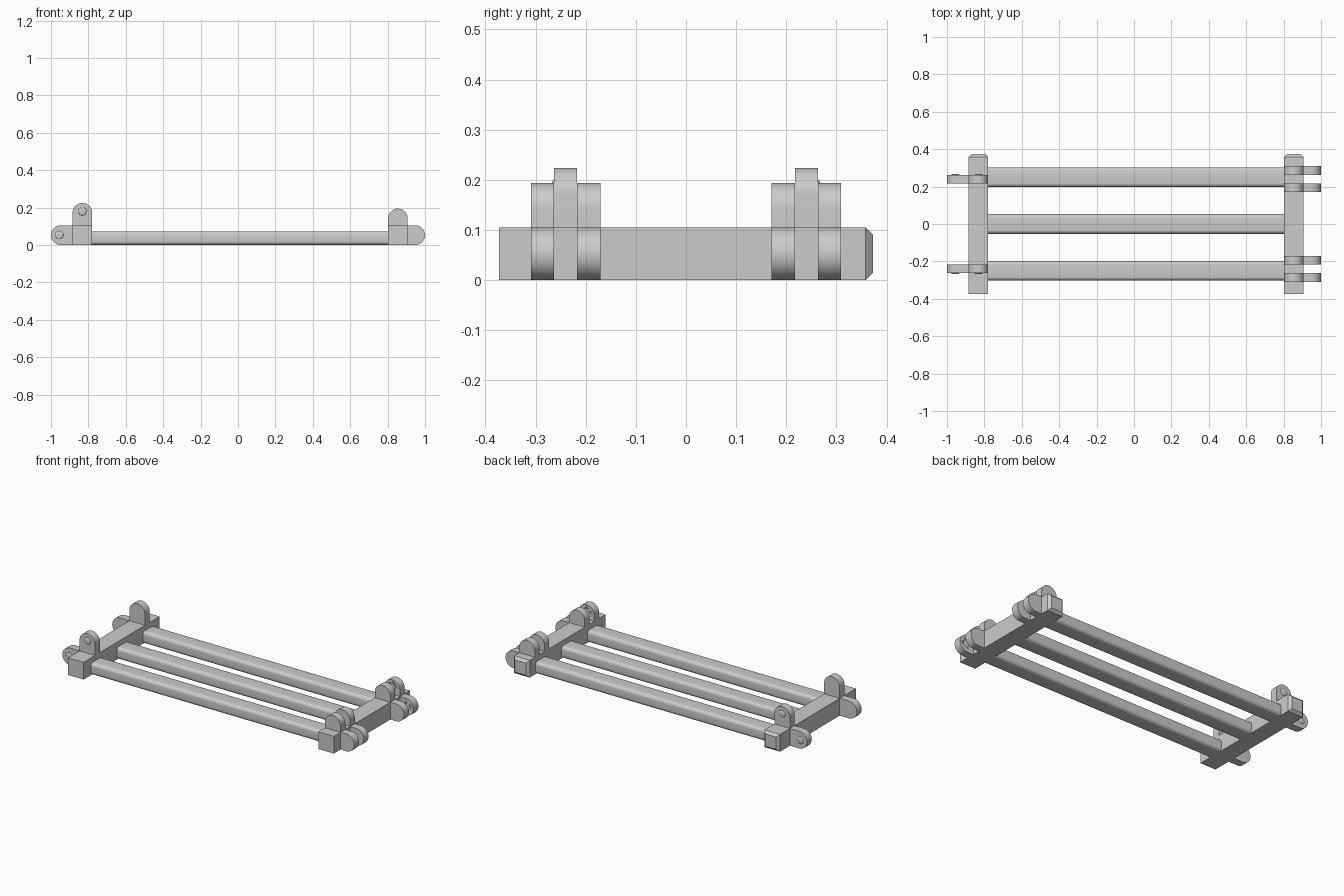
import bpy
import bmesh
import math
from mathutils import Matrix, Vector

if "Cube" in bpy.data.objects:
    bpy.data.objects.remove(bpy.data.objects["Cube"], do_unlink=True)

W = 0.105            # rail width and height
R = W / 2            # lug radius
RAIL_Y = 0.373       # rail half length
LUG_T = 0.046        # lug thickness
LUG_Y = 0.24         # hinge centre
RIGHT_X, LEFT_X = -0.832, 0.855

grey = bpy.data.materials.new("plain_grey")
grey.use_nodes = True
grey.diffuse_color = (0.6, 0.6, 0.6, 1)
grey.node_tree.nodes["Principled BSDF"].inputs["Base Color"].default_value = (0.6, 0.6, 0.6, 1)


def finish(bm, name, smooth=True):
    bmesh.ops.recalc_face_normals(bm, faces=bm.faces)
    mesh = bpy.data.meshes.new(name)
    bm.to_mesh(mesh)
    bm.free()
    obj = bpy.data.objects.new(name, mesh)
    bpy.context.collection.objects.link(obj)
    mesh.materials.append(grey)
    if smooth:
        bpy.ops.object.select_all(action="DESELECT")
        obj.select_set(True)
        bpy.context.view_layer.objects.active = obj
        bpy.ops.object.shade_smooth_by_angle(angle=math.radians(35))
    return obj


def box(size, centre):
    bm = bmesh.new()
    bmesh.ops.create_cube(bm, size=1)
    bmesh.ops.scale(bm, vec=size, verts=bm.verts)
    bmesh.ops.translate(bm, vec=centre, verts=bm.verts)
    return bm


def end_rail(name, x):
    # Square bar with a chamfered rear end
    bm = box((W, 2 * RAIL_Y, W), (x, 0, R))
    rear = [e for e in bm.edges if all(v.co.y > 0 for v in e.verts)]
    bmesh.ops.bevel(bm, geom=rear, offset=0.015, segments=1, affect="EDGES")
    finish(bm, name, smooth=False)


def rod(name, y):
    # Long bar with rounded edges
    x0, x1 = RIGHT_X + R, LEFT_X - R
    bm = box((x1 - x0, W, 0.073), ((x0 + x1) / 2, y, 0.0365))
    long_edges = [e for e in bm.edges if abs(e.verts[0].co.x - e.verts[1].co.x) > 1]
    bmesh.ops.bevel(bm, geom=long_edges, offset=0.02, segments=6,
                    profile=0.5, affect="EDGES")
    finish(bm, name)


def disc(name, centre, radius, depth):
    bm = bmesh.new()
    turn = Matrix.Translation(centre) @ Matrix.Rotation(math.pi / 2, 4, "X")
    bmesh.ops.create_cone(bm, cap_ends=True, segments=32, radius1=radius,
                          radius2=radius, depth=depth, matrix=turn)
    return finish(bm, name)


def lug(name, base, direction, length):
    # Round-ended tab in the xz plane, growing from base along direction
    out = Vector(direction)
    side = Vector((out.z, 0, -out.x))
    base = Vector(base) - Vector((0, LUG_T / 2, 0))
    tip = base + out * (length - R)
    points = [base - side * R]
    for i in range(25):
        a = math.pi * i / 24
        points.append(tip - side * R * math.cos(a) + out * R * math.sin(a))
    points.append(base + side * R)
    bm = bmesh.new()
    face = bm.faces.new([bm.verts.new(p) for p in points])
    grown = bmesh.ops.extrude_face_region(bm, geom=[face])
    bmesh.ops.translate(bm, vec=(0, LUG_T, 0),
                        verts=[g for g in grown["geom"] if isinstance(g, bmesh.types.BMVert)])
    return finish(bm, name), tip + Vector((0, LUG_T / 2, 0)) + out * 0.008


def dome(name, centre):
    # Shallow snap boss
    bm = bmesh.new()
    bmesh.ops.create_uvsphere(bm, u_segments=24, v_segments=12, radius=0.022)
    bmesh.ops.scale(bm, vec=(1, 0.25, 1), verts=bm.verts)
    bmesh.ops.translate(bm, vec=centre, verts=bm.verts)
    finish(bm, name)


# Frame
end_rail("right_end_rail", RIGHT_X)
end_rail("left_end_rail", LEFT_X)
for label, y in (("front", -0.25), ("middle", 0), ("rear", 0.25)):
    rod(label + "_rod", y)

# Hinges
for label, s in (("front", -1), ("rear", 1)):
    y = s * LUG_Y
    # Single lugs with a boss on the outer face
    for kind, base, way, length in (
            ("upper", (RIGHT_X, y, W), (0, 0, 1), 0.119),
            ("side", (RIGHT_X - R, y, R), (-1, 0, 0), 0.1155)):
        tab, pin = lug(f"{label}_{kind}_single_lug", base, way, length)
        dome(f"{label}_{kind}_boss", pin + Vector((0, s * LUG_T / 2, 0)))

    # Paired lugs, the outer one with a socket on its inner face
    for kind, x, z, way, length in (
            ("upper", LEFT_X, W, (0, 0, 1), 0.089),
            ("side", LEFT_X + R, R, (1, 0, 0), 0.0925)):
        lug(f"{label}_{kind}_inner_lug", (x, y - s * LUG_T, z), way, length)
        tab, pin = lug(f"{label}_{kind}_outer_lug", (x, y + s * LUG_T, z), way, length)
        pin.y = y + s * LUG_T / 2
        cutter = disc(f"{label}_{kind}_socket_cutter", pin, 0.022, 0.012)
        cutter.hide_render = True
        cutter.hide_viewport = True
        cut = tab.modifiers.new("socket", "BOOLEAN")
        cut.operation = "DIFFERENCE"
        cut.solver = "EXACT"
        cut.object = cutter
